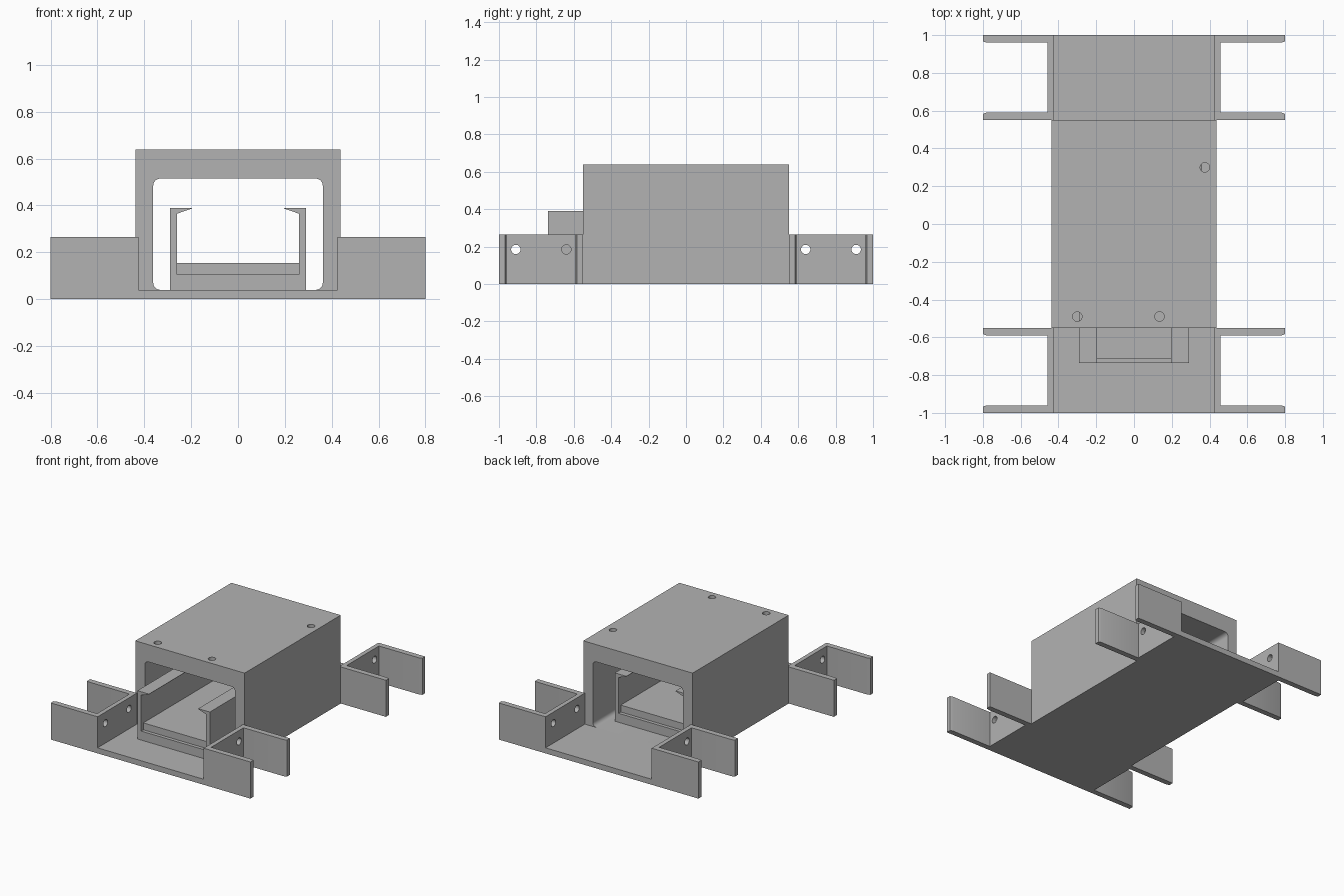
import bpy, bmesh, math
from mathutils import Matrix, Vector

cube = bpy.data.objects.get("Cube")
if cube:
    bpy.data.objects.remove(cube, do_unlink=True)

grey = bpy.data.materials.new("plain_grey")
grey.use_nodes = True
grey.diffuse_color = (0.45, 0.45, 0.45, 1)
grey.node_tree.nodes["Principled BSDF"].inputs["Base Color"].default_value = (0.45, 0.45, 0.45, 1)


def finish(name, bm):
    bmesh.ops.recalc_face_normals(bm, faces=bm.faces)
    mesh = bpy.data.meshes.new(name)
    bm.to_mesh(mesh)
    bm.free()
    mesh.materials.append(grey)
    obj = bpy.data.objects.new(name, mesh)
    bpy.context.collection.objects.link(obj)
    return obj


def prism(name, points, axis, start, end):
    """Extrude a 2D outline along an axis: y outlines are (x, z), z outlines are (x, y)."""
    bm = bmesh.new()
    place = {"y": lambda a, b: (a, start, b), "z": lambda a, b: (a, b, start)}[axis]
    face = bm.faces.new([bm.verts.new(place(a, b)) for a, b in points])
    out = bmesh.ops.extrude_face_region(bm, geom=[face])
    step = Vector((0, end - start, 0)) if axis == "y" else Vector((0, 0, end - start))
    verts = [g for g in out["geom"] if isinstance(g, bmesh.types.BMVert)]
    bmesh.ops.translate(bm, verts=verts, vec=step)
    return finish(name, bm)


def rect(x0, x1, z0, z1):
    return [(x0, z0), (x1, z0), (x1, z1), (x0, z1)]


def rounded_rect(x0, x1, z0, z1, r, steps=6):
    points = []
    centres = [(x1 - r, z1 - r), (x0 + r, z1 - r), (x0 + r, z0 + r), (x1 - r, z0 + r)]
    for corner, (cx, cz) in enumerate(centres):
        for i in range(steps + 1):
            a = math.pi / 2 * (corner + i / steps)
            points.append((cx + r * math.cos(a), cz + r * math.sin(a)))
    return points


def drill(centre, depth, turn=None):
    bm = bmesh.new()
    matrix = Matrix.Translation(centre) @ (turn or Matrix.Identity(4))
    bmesh.ops.create_cone(bm, cap_ends=True, segments=32, radius1=0.025,
                          radius2=0.025, depth=depth, matrix=matrix)
    return finish("hole_cutter", bm)


def cut(obj, cutters):
    bpy.ops.object.select_all(action="DESELECT")
    bpy.context.view_layer.objects.active = obj
    obj.select_set(True)
    for cutter in cutters:
        cutter.hide_render = True
        mod = obj.modifiers.new("cut", "BOOLEAN")
        mod.operation = "DIFFERENCE"
        mod.solver = "EXACT"
        mod.object = cutter
        bpy.ops.object.modifier_apply(modifier=mod.name)
        bpy.data.objects.remove(cutter, do_unlink=True)
    bpy.ops.object.shade_smooth_by_angle(angle=math.radians(25))


# Housing with a rounded tunnel and screw holes in the roof
housing = prism("housing", rect(-0.438, 0.438, 0, 0.64), "y", -0.55, 0.55)
tunnel = prism("tunnel_cutter", rounded_rect(-0.362, 0.362, 0.04, 0.515, 0.03), "y", -0.7, 0.7)
holes = [(0.375, 0.30), (-0.30, -0.49), (0.135, -0.49)]
cut(housing, [tunnel] + [drill((x, y, 0.6), 0.2) for x, y in holes])

# End plates and the four channel brackets with drilled walls
bracket = [(0.425, -1), (0.8, -1), (0.8, -0.967), (0.78, -0.96), (0.457, -0.96),
           (0.457, -0.59), (0.78, -0.59), (0.8, -0.583), (0.8, -0.55), (0.425, -0.55)]
sideways = Matrix.Rotation(math.pi / 2, 4, "Y")
for sy, end in ((1, "front"), (-1, "back")):
    prism(end + "_plate", rect(-0.425, 0.425, 0, 0.04), "y", -sy, -0.55 * sy)
    for sx, side in ((1, "left"), (-1, "right")):
        part = prism(f"{end}_{side}_bracket", [(x * sx, y * sy) for x, y in bracket],
                     "z", 0, 0.265)
        cut(part, [drill((0.44 * sx, y * sy, 0.185), 0.2, sideways) for y in (-0.91, -0.64)])

# Clip tray with hooked side walls and a raised floor
half = [(0.29, 0.04), (0.29, 0.39), (0.197, 0.39), (0.197, 0.387), (0.26, 0.365), (0.26, 0.105)]
outline = half + [(-x, z) for x, z in reversed(half)]
prism("clip_tray", outline, "y", -0.737, 0.40)
prism("tray_floor", rect(-0.26, 0.26, 0.105, 0.155), "y", -0.712, 0.375)
